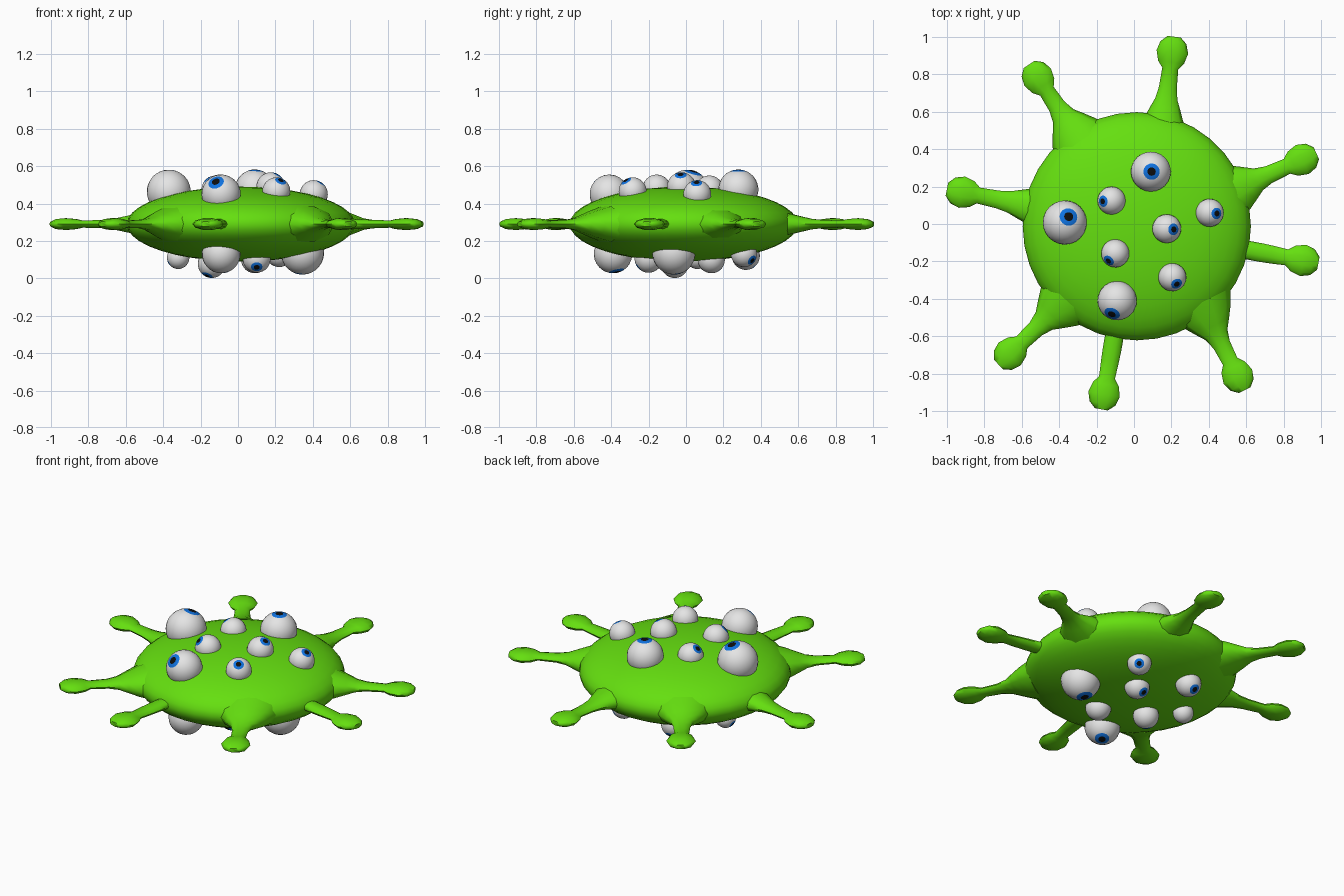
import bpy, bmesh, math
from mathutils import Vector

cube = bpy.data.objects.get("Cube")
if cube:
    bpy.data.objects.remove(cube, do_unlink=True)

MID = 0.29      # height of the rim


def material(name, rgb):
    m = bpy.data.materials.new(name)
    m.use_nodes = True
    m.diffuse_color = (*rgb, 1)
    m.node_tree.nodes["Principled BSDF"].inputs["Base Color"].default_value = (*rgb, 1)
    return m


GREEN = material("slime green", (0.13, 0.74, 0.005))
WHITE = material("eye white", (0.78, 0.78, 0.78))
BLUE = material("iris blue", (0.005, 0.17, 0.75))
BLACK = material("pupil black", (0.004, 0.004, 0.004))


def finish(bm, name, mats, angle=60):
    bmesh.ops.recalc_face_normals(bm, faces=bm.faces)
    mesh = bpy.data.meshes.new(name)
    bm.to_mesh(mesh)
    bm.free()
    for m in mats:
        mesh.materials.append(m)
    ob = bpy.data.objects.new(name, mesh)
    bpy.context.collection.objects.link(ob)
    bpy.ops.object.select_all(action="DESELECT")
    ob.select_set(True)
    bpy.context.view_layer.objects.active = ob
    bpy.ops.object.shade_smooth_by_angle(angle=math.radians(angle))
    return ob


# Flattened round body
bm = bmesh.new()
bmesh.ops.create_uvsphere(bm, u_segments=36, v_segments=20, radius=1)
bmesh.ops.scale(bm, vec=(0.61, 0.61, 0.2), verts=bm.verts)
bmesh.ops.translate(bm, vec=(0.015, -0.012, MID), verts=bm.verts)
finish(bm, "body", [GREEN], 180)


# Flat arms with a knob at the end; flare widens the root into the body
def arm(name, base, tip, flare):
    base, tip = Vector((*base, MID)), Vector((*tip, MID))
    length = (tip - base).length
    along = (tip - base).normalized()
    side = Vector((-along.y, along.x, 0))
    stations = [  # distance, half width, half height
        (-0.12, 0.05 + 0.13 * flare, 0.03 + 0.07 * flare),
        (-0.04, 0.05 + 0.09 * flare, 0.03 + 0.045 * flare),
        (0.02, 0.05 + 0.05 * flare, 0.027 + 0.025 * flare),
        (0.07, 0.05 + 0.015 * flare, 0.025 + 0.008 * flare),
        (0.13, 0.048, 0.023),
        (length - 0.09, 0.043, 0.02),
        (length - 0.055, 0.07, 0.028),
        (length, 0.085, 0.033),
        (length + 0.05, 0.07, 0.028),
        (length + 0.082, 0.035, 0.014),
    ]
    bm = bmesh.new()
    rings = []
    for d, w, h in stations:
        ring = []
        for i in range(10):
            a = math.tau * i / 10
            offset = side * (w * math.cos(a)) + Vector((0, 0, h * math.sin(a)))
            ring.append(bm.verts.new(base + along * d + offset))
        rings.append(ring)
    for r0, r1 in zip(rings, rings[1:]):
        for i in range(10):
            j = (i + 1) % 10
            bm.faces.new((r0[i], r0[j], r1[j], r1[i]))
    bm.faces.new(rings[0])
    bm.faces.new(rings[-1])
    finish(bm, name, [GREEN])


arm("arm_back", (0.165, 0.6), (0.205, 0.92), 0.6)
arm("arm_back_right", (-0.34, 0.52), (-0.515, 0.785), 1)
arm("arm_right", (-0.6, 0.105), (-0.92, 0.17), 0.5)
arm("arm_front_right", (-0.43, -0.47), (-0.665, -0.695), 1)
arm("arm_front", (-0.105, -0.6), (-0.16, -0.91), 0)
arm("arm_front_left", (0.41, -0.53), (0.555, -0.815), 1)
arm("arm_left", (0.61, -0.14), (0.905, -0.195), 0)
arm("arm_back_left", (0.6, 0.21), (0.9, 0.345), 0.9)


# Eyeballs: pole faces form the pupil, the next ring the iris
def eye(name, centre, radius, gaze):
    bm = bmesh.new()
    bmesh.ops.create_uvsphere(bm, u_segments=24, v_segments=15, radius=radius)
    for f in bm.faces:
        polar = math.degrees(f.calc_center_median().angle(Vector((0, 0, 1))))
        f.material_index = 2 if polar < 12 else 1 if polar < 24 else 0
    turn = Vector((0, 0, 1)).rotation_difference(Vector(gaze).normalized())
    bmesh.ops.rotate(bm, matrix=turn.to_matrix(), verts=bm.verts)
    bmesh.ops.translate(bm, vec=centre, verts=bm.verts)
    finish(bm, name, [WHITE, BLUE, BLACK], 180)


top_eyes = [
    ((0.09, 0.28, 0.475), 0.107, (0.04, 0, 1)),
    ((-0.12, 0.125, 0.475), 0.075, (-0.64, -0.05, 0.75)),
    ((-0.37, 0.008, 0.463), 0.118, (0.18, 0.27, 0.94)),
    ((0.175, -0.025, 0.49), 0.077, (0.5, -0.05, 0.86)),
    ((0.405, 0.06, 0.45), 0.075, (0.52, -0.05, 0.85)),
    ((-0.1, -0.157, 0.48), 0.075, (-0.5, -0.55, 0.67)),
    ((0.205, -0.285, 0.465), 0.075, (0.33, -0.5, 0.8)),
    ((-0.09, -0.41, 0.45), 0.105, (-0.28, -0.71, 0.65)),
]
bottom_eyes = [
    ((0.22, 0.31, 0.13), 0.07, (0.56, 0.65, -0.51)),
    ((0.345, -0.065, 0.135), 0.115, (-0.16, 0.12, -0.97)),
    ((0.09, 0.135, 0.1), 0.073, (-0.18, 0.63, -0.75)),
    ((-0.14, 0.32, 0.12), 0.075, (-0.09, 0.66, -0.73)),
    ((0.1, -0.2, 0.105), 0.075, (0, -0.78, -0.63)),
    ((-0.14, -0.06, 0.077), 0.075, (-0.35, -0.35, -0.87)),
    ((-0.32, 0.06, 0.11), 0.06, (-0.85, 0, -0.5)),
    ((-0.09, -0.39, 0.13), 0.103, (0.2, 0.2, -0.95)),
]
for label, eyes in (("top", top_eyes), ("bottom", bottom_eyes)):
    for n, (centre, radius, gaze) in enumerate(eyes, 1):
        eye(f"{label}_eye_{n}", centre, radius, gaze)
